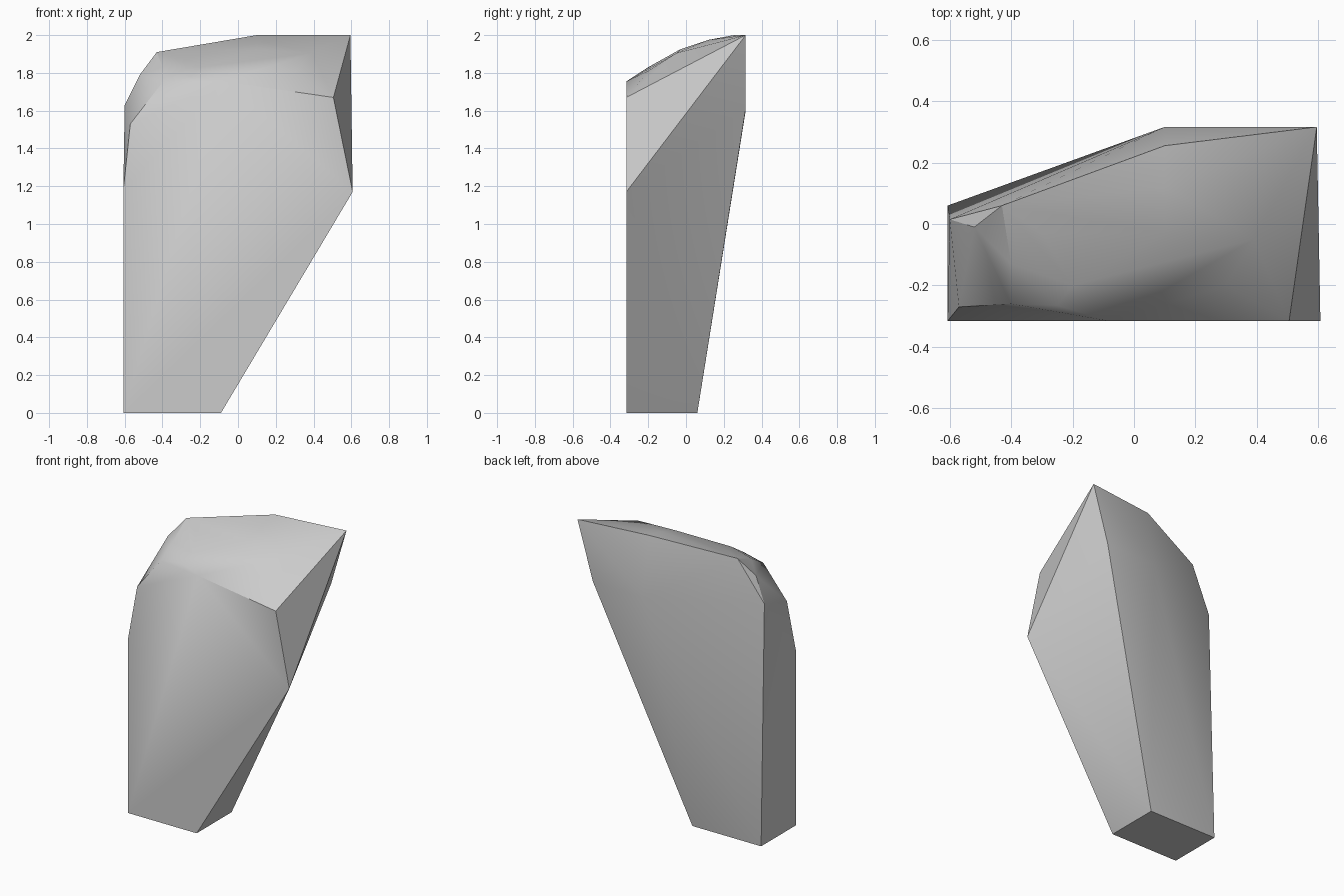
import bpy
import bmesh
import math
from mathutils import Vector


def remove_default_cube():
    cube = bpy.data.objects.get("Cube")
    if cube:
        bpy.data.objects.remove(cube, do_unlink=True)


def make_material(name, colour):
    material = bpy.data.materials.new(name)
    material.use_nodes = True
    material.diffuse_color = colour
    shader = material.node_tree.nodes["Principled BSDF"]
    shader.inputs["Base Color"].default_value = colour
    return material


def make_hull(name, corners, material):
    """Wrap the corners in a convex skin and merge its coplanar faces."""
    mesh = bpy.data.meshes.new(name)
    bm = bmesh.new()
    for corner in corners:
        bm.verts.new(Vector(corner))
    bmesh.ops.convex_hull(bm, input=bm.verts[:], use_existing_faces=False)
    loose = [vert for vert in bm.verts if not vert.link_faces]
    bmesh.ops.delete(bm, geom=loose, context="VERTS")
    bmesh.ops.dissolve_limit(bm, angle_limit=math.radians(0.5),
                             verts=bm.verts[:], edges=bm.edges[:])
    bmesh.ops.recalc_face_normals(bm, faces=bm.faces[:])
    bm.to_mesh(mesh)
    bm.free()
    mesh.materials.append(material)
    rock = bpy.data.objects.new(name, mesh)
    bpy.context.collection.objects.link(rock)
    return rock


FRONT, BACK, SIDE = -0.316, 0.316, -0.607

# Small footprint
foot = [(SIDE, FRONT, 0), (-0.09, FRONT, 0), (-0.09, 0.06, 0), (SIDE, 0.06, 0)]

# Flat front face and its chipped upper rim
front_rim = [
    (SIDE, FRONT, 1.18), (0.607, FRONT, 1.17), (0.505, FRONT, 1.67),
    (-0.08, FRONT, 1.755), (-0.25, -0.265, 1.78),
    (-0.4, -0.26, 1.75), (-0.57, -0.27, 1.53),
]

# Overhanging back face and its upper rim
back_rim = [
    (0.48, BACK, 1.61), (0.1, BACK, 1.6), (0.595, BACK, 2),
    (0.1, 0.255, 2), (-0.43, 0.06, 1.91),
    (-0.52, -0.01, 1.79), (-0.6, 0.015, 1.63),
]

# Gently domed top
crown = [
    (0.39, -0.05, 1.905), (0.1, -0.03, 1.925), (0.1, 0.12, 1.975),
    (-0.3, -0.03, 1.89), (-0.4, -0.13, 1.83),
    (-0.2, -0.2, 1.83), (0.3, -0.2, 1.81),
]

remove_default_cube()
stone = make_material("stone_grey", (0.6, 0.6, 0.6, 1))
rock = make_hull("standing_rock", foot + front_rim + back_rim + crown, stone)

# Smooth worn areas, crisp broken edges
bpy.ops.object.select_all(action="DESELECT")
rock.select_set(True)
bpy.context.view_layer.objects.active = rock
bpy.ops.object.shade_smooth_by_angle(angle=math.radians(30))
